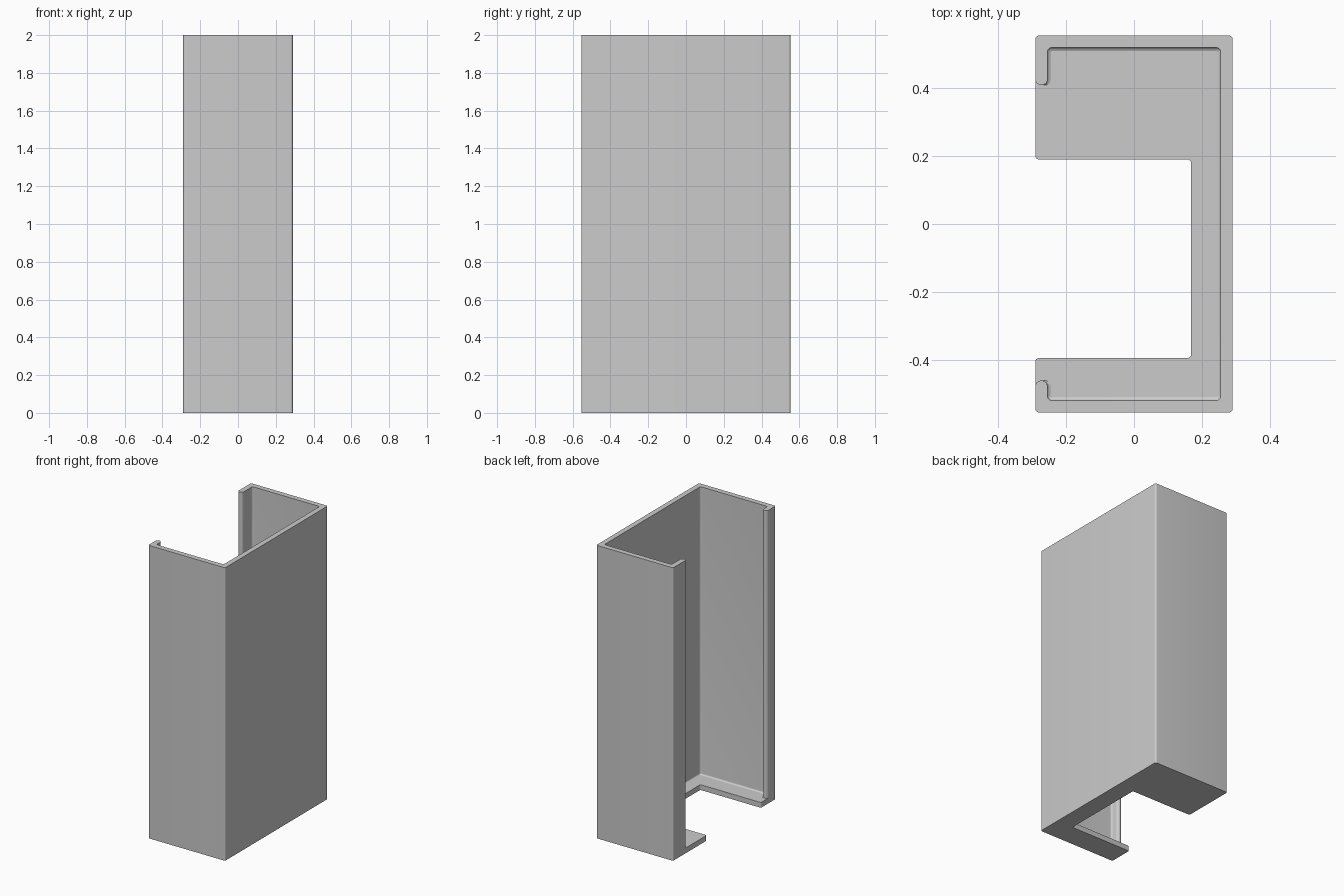
import bpy
import bmesh
from math import radians
from mathutils import Vector

if "Cube" in bpy.data.objects:
    bpy.data.objects.remove(bpy.data.objects["Cube"], do_unlink=True)

X, Y, HEIGHT = 0.29, 0.554, 2.0
WALL = 0.036
FILLET = 0.01

# One plain grey material
grey = bpy.data.materials.new("plain grey")
grey.use_nodes = True
colour = (0.6, 0.6, 0.6, 1)
grey.diffuse_color = colour
grey.node_tree.nodes["Principled BSDF"].inputs["Base Color"].default_value = colour


def rounded(corners, steps=6):
    """Outline with every (x, y, radius) right-angle corner rounded."""
    outline = []
    for i, (x, y, r) in enumerate(corners):
        p = Vector((x, y))
        a = p + (Vector(corners[i - 1][:2]) - p).normalized() * r
        b = p + (Vector(corners[(i + 1) % len(corners)][:2]) - p).normalized() * r
        centre = a + b - p
        for k in range(steps + 1):
            t = k / steps
            d = (a.lerp(b, t) - centre).normalized()
            outline.append(centre + d * r)
    return outline


def loft(name, rings, cap_bottom=True):
    """Skin a stack of (outline, z) rings and cap the ends."""
    bm = bmesh.new()
    loops = [[bm.verts.new((p.x, p.y, z)) for p in ring] for ring, z in rings]
    for low, high in zip(loops, loops[1:]):
        n = len(low)
        for i in range(n):
            j = (i + 1) % n
            bm.faces.new((low[i], low[j], high[j], high[i]))
    bm.faces.new(loops[-1])
    if cap_bottom:
        bm.faces.new(loops[0][::-1])
    bmesh.ops.recalc_face_normals(bm, faces=bm.faces)
    mesh = bpy.data.meshes.new(name)
    bm.to_mesh(mesh)
    bm.free()
    mesh.materials.append(grey)
    obj = bpy.data.objects.new(name, mesh)
    bpy.context.collection.objects.link(obj)
    bpy.ops.object.select_all(action="DESELECT")
    obj.select_set(True)
    bpy.context.view_layer.objects.active = obj
    bpy.ops.object.shade_smooth_by_angle(angle=radians(30))
    return obj


def wall_outline(extra):
    """Channel section with two round-tipped lips, thickened inwards by extra."""
    t = WALL + extra
    inner = 0.012 - extra * 0.8
    tip = WALL * 0.49
    front_tip, back_tip = -0.46, 0.408
    return rounded([
        (-X, front_tip, tip), (-X, -Y, 0.012), (X, -Y, 0.012),
        (X, Y, 0.012), (-X, Y, 0.012), (-X, back_tip, tip),
        (-X + t, back_tip, tip), (-X + t, Y - t, inner), (X - t, Y - t, inner),
        (X - t, -Y + t, inner), (-X + t, -Y + t, inner), (-X + t, front_tip, tip),
    ])


# Floor plate with the rectangular notch
notch_x, notch_front, notch_back = 0.168, -0.394, 0.19
floor = rounded([
    (-X, -Y, 0.012), (X, -Y, 0.012), (X, Y, 0.012), (-X, Y, 0.012),
    (-X, notch_back, 0.01), (notch_x, notch_back, 0.012),
    (notch_x, notch_front, 0.012), (-X, notch_front, 0.01),
])
loft("floor_plate", [(floor, 0), (floor, WALL)])

# Walls with lips, blended into the floor by a small fillet
rings = []
for k in range(5):
    u = k / 4
    rings.append((wall_outline(FILLET * (1 - (1 - (1 - u) ** 2) ** 0.5)),
                  WALL + FILLET * (1 - u)))
rings = [(ring, z) for ring, z in reversed(rings)]
# Ring order: widest at the floor, plain wall above
rings = [(wall_outline(FILLET * (1 - (1 - (1 - k / 4) ** 2) ** 0.5)),
          WALL + FILLET * k / 4) for k in range(5)]
rings.append((wall_outline(0), HEIGHT))
loft("channel_walls", rings, cap_bottom=False)
